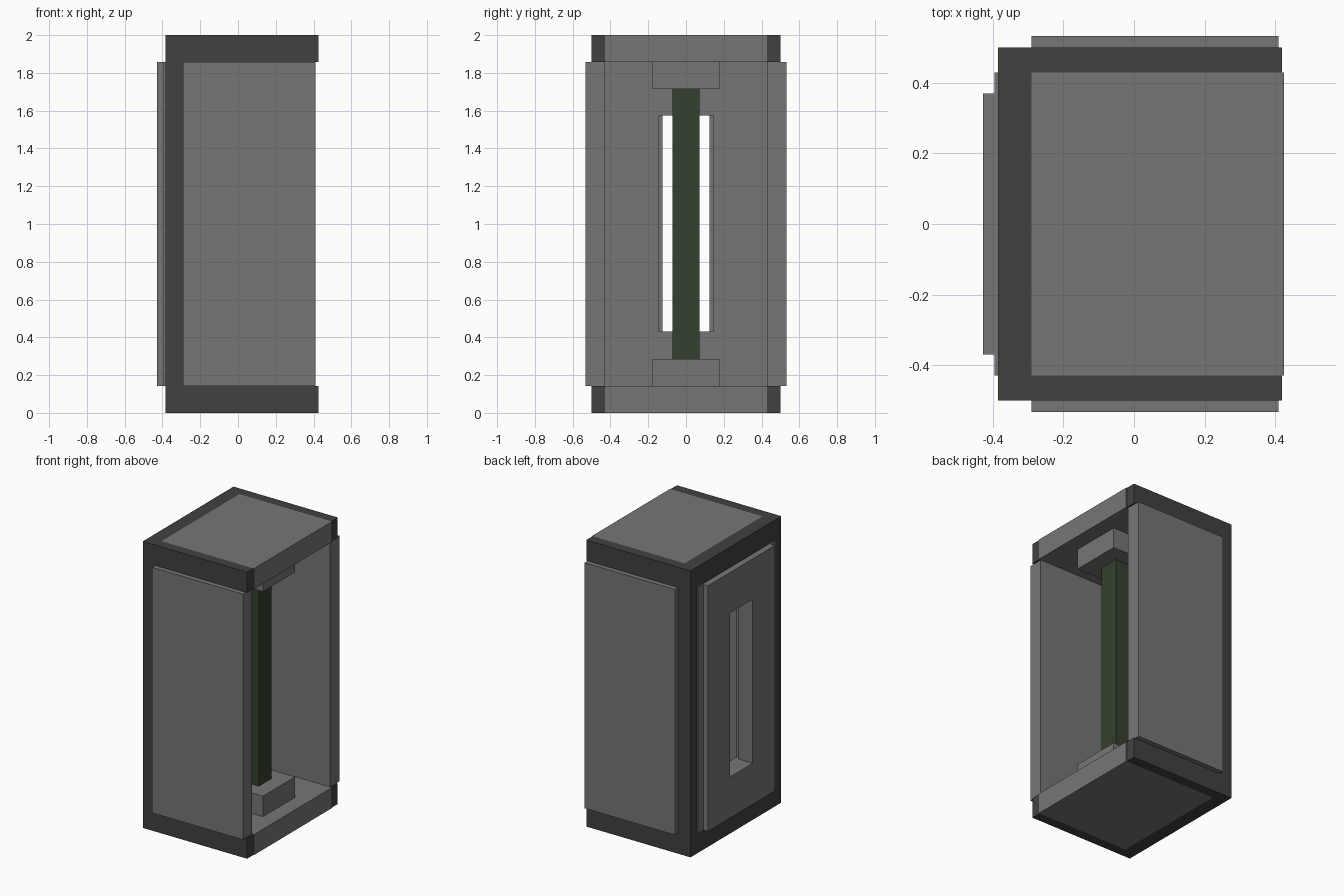
import bpy
import bmesh

if "Cube" in bpy.data.objects:
    bpy.data.objects.remove(bpy.data.objects["Cube"])


def material(name, rgb):
    m = bpy.data.materials.new(name)
    m.diffuse_color = (*rgb, 1.0)
    m.use_nodes = True
    m.node_tree.nodes["Principled BSDF"].inputs["Base Color"].default_value = m.diffuse_color
    return m


grey = material("mid grey", (0.181, 0.181, 0.181))
dark = material("dark grey", (0.053, 0.053, 0.053))
green = material("dark green", (0.034, 0.052, 0.027))


def finish(bm, name, mat):
    bmesh.ops.recalc_face_normals(bm, faces=bm.faces)
    me = bpy.data.meshes.new(name)
    bm.to_mesh(me)
    bm.free()
    me.materials.append(mat)
    ob = bpy.data.objects.new(name, me)
    bpy.context.collection.objects.link(ob)
    return ob


def box(name, mat, x, y, z):
    """Box from (min, max) ranges on each axis."""
    bm = bmesh.new()
    bmesh.ops.create_cube(bm, size=1)
    for v in bm.verts:
        v.co = [r[0] if c < 0 else r[1] for c, r in zip(v.co, (x, y, z))]
    return finish(bm, name, mat)


def ring(name, mat, x, half_y, z, hole_half_y, hole_z):
    """Rectangular panel facing x with a rectangular hole through it."""
    bm = bmesh.new()

    def loop(px, hy, zz):
        return [bm.verts.new((px, sy * hy, zz[k]))
                for sy, k in ((-1, 0), (1, 0), (1, 1), (-1, 1))]

    loops = [loop(x[0], half_y, z), loop(x[1], half_y, z),
             loop(x[1], hole_half_y, hole_z), loop(x[0], hole_half_y, hole_z)]
    for a in range(4):
        p, q = loops[a], loops[(a + 1) % 4]
        for i in range(4):
            j = (i + 1) % 4
            bm.faces.new((p[i], p[j], q[j], q[i]))
    return finish(bm, name, mat)


LOW, HIGH = 0.143, 1.857
BACK = -0.29
levels = (("bottom", (0, LOW), (LOW, 0.286)),
          ("top", (HIGH, 2), (1.714, HIGH)))
sides = (("front", -1), ("rear", 1))

# Dark frame: rear ring plus four rails
ring("back_frame", dark, (-0.385, BACK), 0.5, (0, 2), 0.43, (LOW, HIGH))
for lname, z, cap_z in levels:
    for sname, s in sides:
        y = tuple(sorted((s * 0.43, s * 0.5)))
        box(f"{lname}_{sname}_rail", dark, (BACK, 0.42), y, z)
    # Grey end plates and the rod caps inside them
    box(f"{lname}_plate", grey, (BACK, 0.425), (-0.43, 0.43), z)
    box(f"{lname}_rod_cap", grey, (-0.038, 0.317), (-0.178, 0.178), cap_z)

# Side panels standing proud of the frame
for sname, s in sides:
    y = tuple(sorted((s * 0.43, s * 0.533)))
    box(f"{sname}_side_panel", grey, (BACK, 0.41), y, (LOW, HIGH))

# Two-layer slotted back panel
slot_z = (0.43, 1.575)
ring("back_panel_inner", grey, (-0.395, BACK), 0.43, (LOW, HIGH), 0.145, slot_z)
ring("back_panel_outer", grey, (-0.428, -0.32), 0.37, (LOW, HIGH), 0.124, slot_z)

# Central rod
box("rod", green, (0.068, 0.21), (-0.071, 0.071), (0.286, 1.714))
